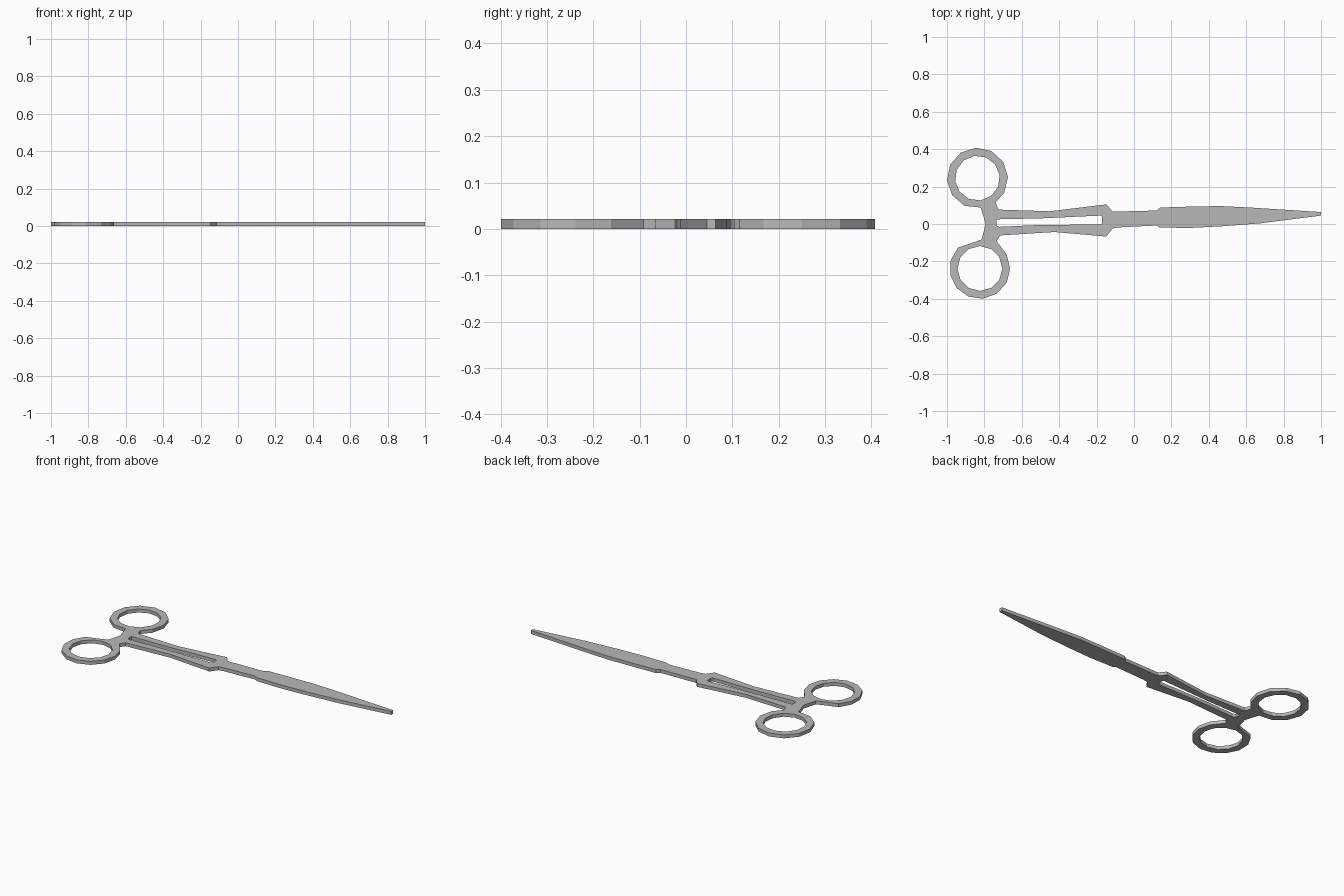
import bpy, bmesh
from math import radians, cos, sin

cube = bpy.data.objects.get("Cube")
if cube:
    bpy.data.objects.remove(cube, do_unlink=True)

THICKNESS = 0.021
UPPER_RING = (-0.837, 0.245)
LOWER_RING = (-0.824, -0.238)


def arc(center, radius, start, step, count):
    """Points along a faceted arc, angles in degrees."""
    angles = [radians(start + step * i) for i in range(count)]
    return [(center[0] + radius * cos(a), center[1] + radius * sin(a)) for a in angles]


# Upper edge: finger ring neck, handle arm, shoulder, blade, tip
upper_edge = [(-.74, .115), (-.725, .077), (-.45, .068), (-.147, .105),
              (-.115, .066), (.12, .072), (.14, .088), (.3, .093),
              (.46, .096), (.62, .088), (1, .064)]

# Lower edge: tip back to the lower ring neck
lower_edge = [(1, .045), (.67, .003), (.46, -.013), (.3, -.021),
              (.14, -.019), (.12, -.008), (-.08, -.018), (-.115, -.024),
              (-.147, -.067), (-.425, -.043), (-.715, -.061), (-.735, -.092)]

# Bridge between the two finger rings
bridge = [(-.873, -.104), (-.815, -.083), (-.793, 0), (-.82, .088)]

# Outline of the whole tool, with faceted rings at both handle ends
outline = (upper_edge + lower_edge
           + arc(LOWER_RING, .162, 28, -28, 10)
           + bridge
           + arc(UPPER_RING, .163, 245, -30.4, 10))

# Openings: narrow slot between the arms, and the finger holes
slot = [(-.735, .025), (-.5, .03), (-.18, .045), (-.172, .04), (-.172, .003),
        (-.18, -.003), (-.5, -.005), (-.72, -.015), (-.735, -.008)]
upper_hole = arc(UPPER_RING, .12, 8, 30, 12)
lower_hole = arc(LOWER_RING, .12, 0, 30, 12)

# Filled flat profile given thickness
curve = bpy.data.curves.new("scissors_profile", "CURVE")
curve.dimensions = "2D"
curve.fill_mode = "BOTH"
curve.extrude = THICKNESS / 2
for loop in (outline, slot, upper_hole, lower_hole):
    spline = curve.splines.new("POLY")
    spline.points.add(len(loop) - 1)
    for point, (x, y) in zip(spline.points, loop):
        point.co = (x, y, 0, 1)
    spline.use_cyclic_u = True

profile = bpy.data.objects.new("scissors_profile", curve)
bpy.context.collection.objects.link(profile)
bpy.context.view_layer.update()
depsgraph = bpy.context.evaluated_depsgraph_get()
mesh = bpy.data.meshes.new_from_object(profile.evaluated_get(depsgraph))
bpy.data.objects.remove(profile, do_unlink=True)

# Weld the caps to the walls and stand the part on the ground
bm = bmesh.new()
bm.from_mesh(mesh)
bmesh.ops.remove_doubles(bm, verts=bm.verts, dist=0.0005)
bmesh.ops.translate(bm, verts=bm.verts, vec=(0, 0, THICKNESS / 2))
bmesh.ops.recalc_face_normals(bm, faces=bm.faces)
for face in bm.faces:
    face.smooth = False
bm.to_mesh(mesh)
bm.free()

# Plain grey metal
steel = bpy.data.materials.new("grey_steel")
steel.use_nodes = True
steel.diffuse_color = (.48, .48, .48, 1)
steel.node_tree.nodes["Principled BSDF"].inputs["Base Color"].default_value = (.48, .48, .48, 1)
mesh.materials.clear()
mesh.materials.append(steel)

mesh.name = "scissors_body"
scissors = bpy.data.objects.new("scissors_body", mesh)
bpy.context.collection.objects.link(scissors)
